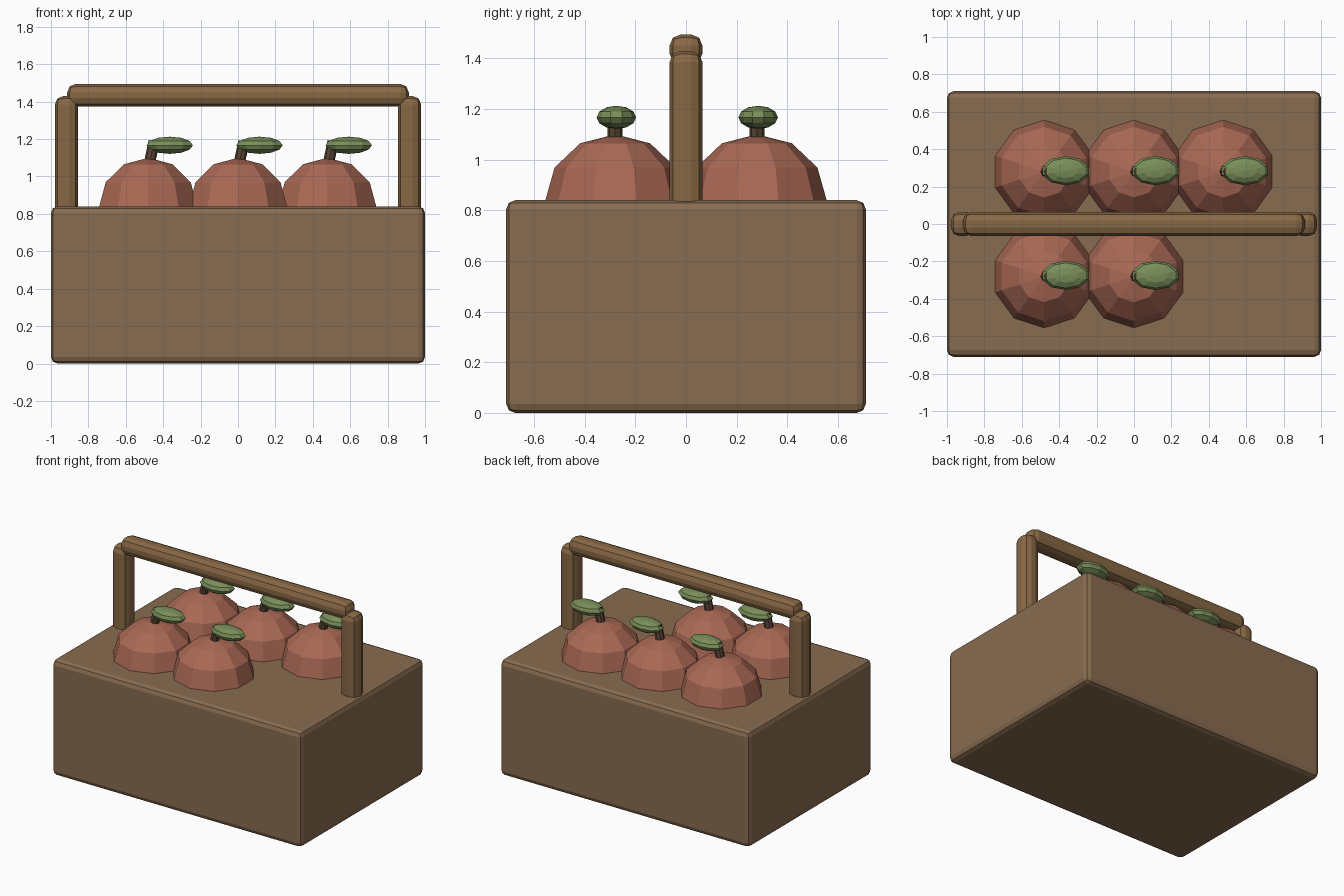
import bpy
from math import radians

if "Cube" in bpy.data.objects:
    bpy.data.objects.remove(bpy.data.objects["Cube"])


def material(name, rgb):
    m = bpy.data.materials.new(name)
    m.diffuse_color = (*rgb, 1)
    m.use_nodes = True
    m.node_tree.nodes["Principled BSDF"].inputs["Base Color"].default_value = m.diffuse_color
    return m


CRATE = material("crate_wood", (0.25, 0.15, 0.08))
HANDLE = material("handle_wood", (0.25, 0.14, 0.06))
APPLE = material("apple_red", (0.40, 0.14, 0.09))
STEM = material("stem_brown", (0.10, 0.06, 0.035))
LEAF = material("leaf_green", (0.19, 0.27, 0.10))


def finish(name, mat):
    ob = bpy.context.object
    ob.name = name
    ob.data.materials.append(mat)
    return ob


def box(name, lo, hi, bevel, segments, mat):
    centre = [(a + b) / 2 for a, b in zip(lo, hi)]
    bpy.ops.mesh.primitive_cube_add(size=1, location=centre)
    ob = finish(name, mat)
    ob.scale = [b - a for a, b in zip(lo, hi)]
    bpy.ops.object.transform_apply(location=False, rotation=False, scale=True)
    mod = ob.modifiers.new("bevel", 'BEVEL')
    mod.width = bevel
    mod.segments = segments
    return ob


def blob(name, loc, radii, mat):
    bpy.ops.mesh.primitive_uv_sphere_add(segments=10, ring_count=6, radius=1, location=loc)
    ob = finish(name, mat)
    ob.scale = radii
    return ob


# Solid crate
box("crate", (-1, -0.71, 0), (1, 0.71, 0.84), 0.035, 2, CRATE)

# Handle: two posts and a crossbar
for side, x in (("left", -0.917), ("right", 0.917)):
    box(f"{side}_handle_post", (x - 0.062, -0.065, 0.7), (x + 0.062, 0.065, 1.43), 0.045, 2, HANDLE)
box("handle_bar", (-0.913, -0.065, 1.375), (0.913, 0.065, 1.495), 0.045, 2, HANDLE)

# Apples: three at the back, two at the front, each with stem and leaf
spots = [(-0.48, 0.28), (0, 0.28), (0.477, 0.28), (-0.48, -0.28), (0, -0.28)]
for i, (x, y) in enumerate(spots, 1):
    blob(f"apple_{i}", (x, y, 0.838), (0.276, 0.276, 0.262), APPLE)
    bpy.ops.mesh.primitive_cylinder_add(vertices=8, radius=0.03, depth=0.14,
                                        location=(x + 0.017, y, 1.12),
                                        rotation=(0, radians(12), 0))
    finish(f"stem_{i}", STEM)
    blob(f"leaf_{i}", (x + 0.115, y + 0.005, 1.167), (0.13, 0.078, 0.046), LEAF)
